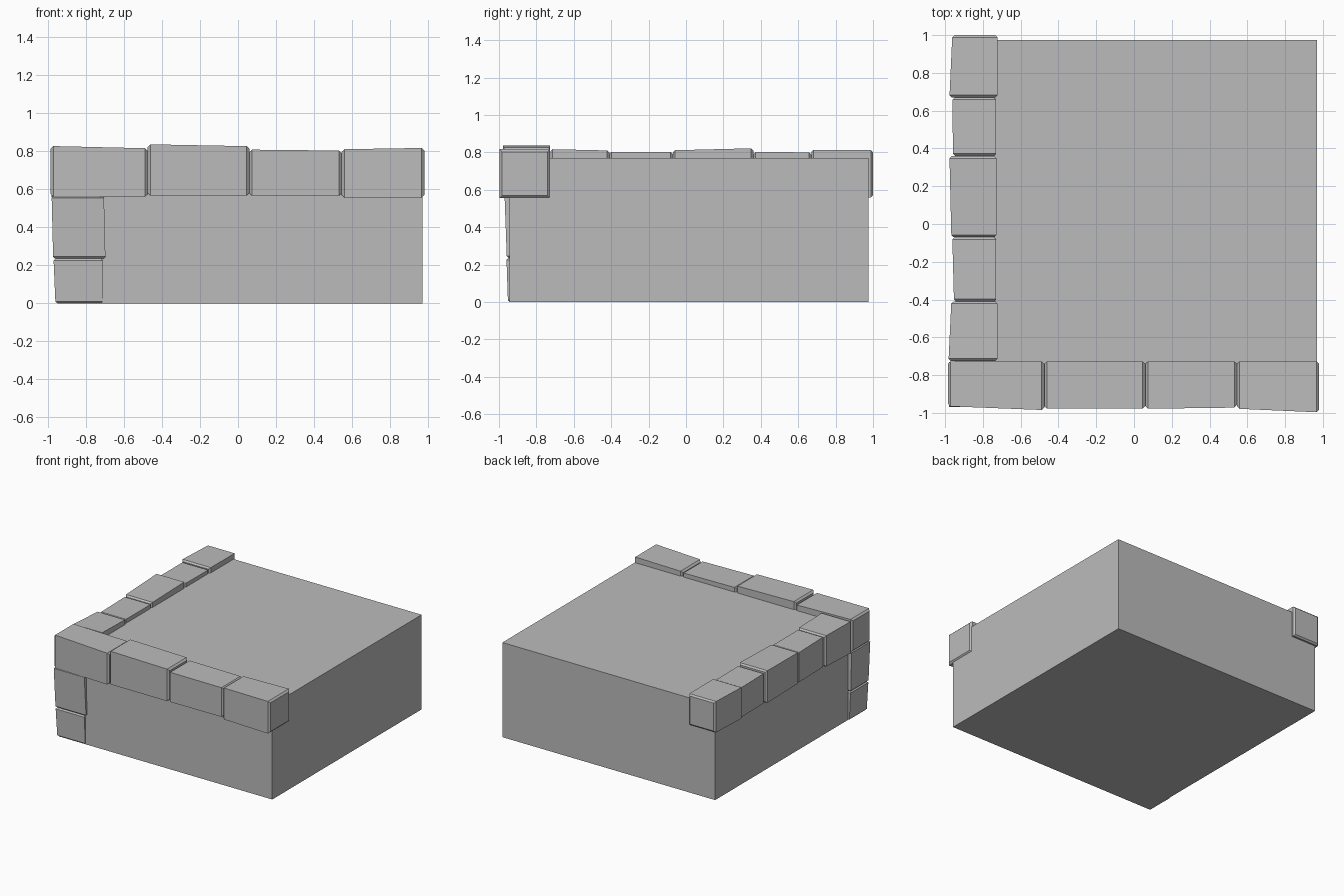
import bpy
import bmesh
from mathutils import Vector

cube = bpy.data.objects.get("Cube")
if cube:
    bpy.data.objects.remove(cube, do_unlink=True)

stone_grey = bpy.data.materials.new("stone_grey")
stone_grey.use_nodes = True
COLOUR = (0.5, 0.5, 0.5, 1)
stone_grey.diffuse_color = COLOUR
stone_grey.node_tree.nodes["Principled BSDF"].inputs["Base Color"].default_value = COLOUR


def block(name, axis, start, end, bevel=0.0):
    """Tapered block along an axis; each end is (position, u low, u high, v low, v high),
    where u and v are the two other axes in x, y, z order."""
    bm = bmesh.new()
    rings = []
    for pos, u0, u1, v0, v1 in (start, end):
        ring = []
        for u, v in ((u0, v0), (u1, v0), (u1, v1), (u0, v1)):
            co = [u, v]
            co.insert(axis, pos)
            ring.append(bm.verts.new(Vector(co)))
        rings.append(ring)
    caps = [bm.faces.new(ring) for ring in rings]
    a, b = rings
    for i in range(4):
        j = (i + 1) % 4
        bm.faces.new((a[i], a[j], b[j], b[i]))
    # Chamfer only the rims of the end faces, which leaves a notch at every joint
    if bevel:
        rims = [e for f in caps for e in f.edges]
        bmesh.ops.bevel(bm, geom=rims, offset=bevel, segments=1, affect='EDGES')
    bmesh.ops.recalc_face_normals(bm, faces=bm.faces[:])
    mesh = bpy.data.meshes.new(name)
    bm.to_mesh(mesh)
    bm.free()
    mesh.materials.append(stone_grey)
    obj = bpy.data.objects.new(name, mesh)
    bpy.context.collection.objects.link(obj)
    return obj


# Main body
body = (-0.945, 0.97, 0.0, 0.77)
block("body", 1, (-0.945, *body[:1], body[1], *body[2:]), (0.975, *body))

# Front edging: x start, x end, outer y at both ends, top z at both ends, bottom z
front = [
    (-0.985, -0.475, -0.965, -0.985, 0.827, 0.815, 0.56),
    (-0.475, 0.06, -0.978, -0.978, 0.836, 0.826, 0.566),
    (0.06, 0.545, -0.978, -0.972, 0.808, 0.803, 0.566),
    (0.545, 0.98, -0.978, -0.997, 0.81, 0.817, 0.555),
]
for i, (x0, x1, y0, y1, t0, t1, low) in enumerate(front, 1):
    block(f"front_edge_stone_{i}", 0,
          (x0, y0, -0.727, low, t0), (x1, y1, -0.727, low, t1), 0.014)

# Side edging: y start, y end, outer x at both ends, inner x, top z at both ends
side = [
    (-0.725, -0.41, -0.982, -0.967, -0.722, 0.817, 0.81),
    (-0.41, -0.07, -0.953, -0.962, -0.73, 0.803, 0.802),
    (-0.07, 0.36, -0.967, -0.977, -0.728, 0.811, 0.822),
    (0.36, 0.67, -0.958, -0.962, -0.73, 0.802, 0.8),
    (0.67, 1.0, -0.977, -0.962, -0.722, 0.813, 0.812),
]
for i, (y0, y1, x0, x1, inner, t0, t1) in enumerate(side, 1):
    block(f"side_edge_stone_{i}", 1,
          (y0, x0, inner, 0.56, t0), (y1, x1, inner, 0.56, t1), 0.012)

# Corner column
block("corner_stone_lower", 2, (0.0, -0.96, -0.71, -0.952, -0.73),
      (0.235, -0.97, -0.71, -0.96, -0.73), 0.01)
block("corner_stone_upper", 2, (0.235, -0.972, -0.697, -0.958, -0.73),
      (0.565, -0.98, -0.705, -0.97, -0.73), 0.01)
